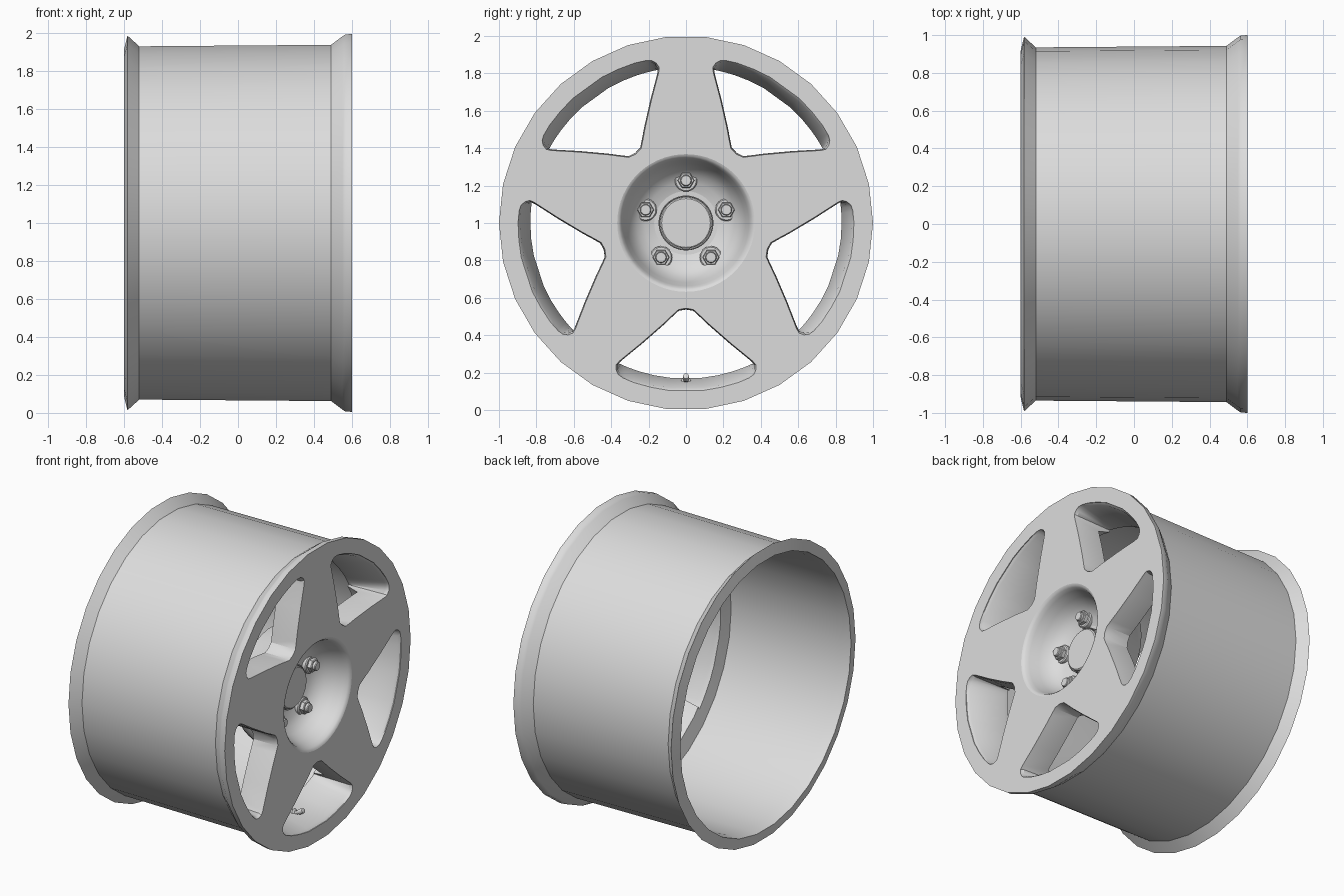
import bpy
import bmesh
from math import cos, sin, pi, radians, hypot
from mathutils import Matrix, Vector

if "Cube" in bpy.data.objects:
    bpy.data.objects.remove(bpy.data.objects["Cube"])

CENTRE = Vector((0, 0, 1))

metal = bpy.data.materials.new("silver_grey")
metal.use_nodes = True
metal.diffuse_color = (0.72, 0.72, 0.72, 1)
metal.node_tree.nodes["Principled BSDF"].inputs["Base Color"].default_value = (0.72, 0.72, 0.72, 1)


def finish(name, bm, smooth=30):
    bmesh.ops.recalc_face_normals(bm, faces=bm.faces)
    mesh = bpy.data.meshes.new(name)
    bm.to_mesh(mesh)
    bm.free()
    mesh.materials.append(metal)
    ob = bpy.data.objects.new(name, mesh)
    bpy.context.collection.objects.link(ob)
    if smooth:
        shade(ob, smooth)
    return ob


def shade(ob, angle):
    bpy.ops.object.select_all(action="DESELECT")
    ob.select_set(True)
    bpy.context.view_layer.objects.active = ob
    bpy.ops.object.shade_smooth_by_angle(angle=radians(angle))


def lathe(name, profile, sides, matrix=None, smooth=30):
    """Turn (x, radius) points about the x axis."""
    bm = bmesh.new()
    verts = [bm.verts.new((x, r, 0)) for x, r in profile]
    edges = [bm.edges.new(pair) for pair in zip(verts, verts[1:])]
    bmesh.ops.spin(bm, geom=verts + edges, cent=(0, 0, 0), axis=(1, 0, 0),
                   angle=2 * pi, steps=sides, use_duplicate=False)
    bmesh.ops.remove_doubles(bm, verts=bm.verts, dist=0.0005)
    bm.transform(Matrix.Translation(CENTRE) @ (matrix or Matrix()))
    return finish(name, bm, smooth)


# Barrel, rims and face disc turned as one solid, with a hub boss behind
wheel = lathe("wheel_body", [
    (0.6, 0), (0.6, 1.0), (0.565, 0.998), (0.55, 0.988), (0.49, 0.943),
    (-0.52, 0.935), (-0.582, 0.992), (-0.6, 0.918), (-0.52, 0.91),
    (0.3, 0.915), (0.325, 0.82), (0.42, 0.79), (0.42, 0.45),
    (0.3, 0.39), (0.25, 0.37), (0.25, 0)], 30, smooth=0)

# Dish hollow with rounded lip
dish = lathe("dish_cutter", [
    (0.7, 0), (0.7, 0.368), (0.6, 0.368), (0.596, 0.358), (0.585, 0.348),
    (0.56, 0.337), (0.5, 0.318), (0.45, 0.295), (0.41, 0.262),
    (0.385, 0.22), (0.37, 0.17), (0.365, 0)], 60, smooth=0)

# Window hollows: five rounded triangles with a chamfered edge and
# an outer wall that leans inward
half = [(0.04, 0.463), (0.075, 0.495), (0.12, 0.538), (0.24, 0.643),
        (0.355, 0.737), (0.373, 0.757), (0.374, 0.785), (0.362, 0.81),
        (0.338, 0.828), (0.28, 0.853), (0.19, 0.878), (0.095, 0.895)]
outline = [(0, 0.456)] + half + [(-a, b) for a, b in reversed(half)]


def window_section(x, size, limit, turn):
    points = []
    for a, b in outline:
        a, b = a * size, 0.7 + (b - 0.7) * size
        k = min(1, limit / hypot(a, b))
        points.append(Matrix.Rotation(turn, 3, "X") @ Vector((x, a * k, -b * k)) + CENTRE)
    return points


sections = ((0.7, 1, 0.91), (0.595, 1, 0.9), (0.58, 0.975, 0.885),
            (0.35, 0.97, 0.832), (0.2, 0.97, 0.832))
bm = bmesh.new()
for i in range(5):
    turn = i * 2 * pi / 5
    rings = [[bm.verts.new(p) for p in window_section(*section, turn)] for section in sections]
    for near, far in zip(rings, rings[1:]):
        for j in range(len(outline)):
            bm.faces.new((near[j - 1], near[j], far[j], far[j - 1]))
    bm.faces.new(rings[0])
    bm.faces.new(rings[-1])
windows = finish("window_cutter", bm, 0)

for cutter in (dish, windows):
    cutter.hide_render = True
    cut = wheel.modifiers.new(cutter.name, "BOOLEAN")
    cut.operation = "DIFFERENCE"
    cut.solver = "EXACT"
    cut.object = cutter
    bpy.context.view_layer.objects.active = wheel
    bpy.ops.object.modifier_apply(modifier=cut.name)
    bpy.data.objects.remove(cutter)
shade(wheel, 32)
for face in wheel.data.polygons:
    if abs(face.normal.x) > 0.99:
        face.use_smooth = False

# Centre cap with a thin collar
lathe("cap_collar", [(0.35, 0.147), (0.408, 0.147), (0.412, 0.143), (0.408, 0.139), (0.35, 0.139)], 40)
lathe("centre_cap", [(0.35, 0.137), (0.418, 0.137), (0.424, 0.13), (0.424, 0)], 40)

# Five wheel bolts: round seat, hexagonal nut and stud
for i in range(5):
    angle = pi / 2 + i * 2 * pi / 5
    place = Matrix.Translation((0.37, 0.227 * cos(angle), 0.227 * sin(angle)))
    lathe(f"bolt_seat_{i + 1}", [(-0.02, 0.06), (0.026, 0.06), (0.032, 0.054), (0.032, 0)], 24, place)
    lathe(f"bolt_nut_{i + 1}", [(0.02, 0.045), (0.055, 0.045), (0.06, 0.04), (0.06, 0)], 6, place, smooth=20)
    lathe(f"bolt_stud_{i + 1}", [(0.05, 0.03), (0.075, 0.03), (0.08, 0.026), (0.08, 0)], 16, place)

# Tyre valve on the lower outer wall
tilt = Matrix.Translation((0.39, 0, -0.87)) @ Matrix.Rotation(-radians(27), 4, "Y")
lathe("valve", [(-0.02, 0.028), (0.045, 0.028), (0.05, 0.013), (0.08, 0.013),
                (0.082, 0.018), (0.115, 0.016), (0.12, 0)], 12, tilt)
